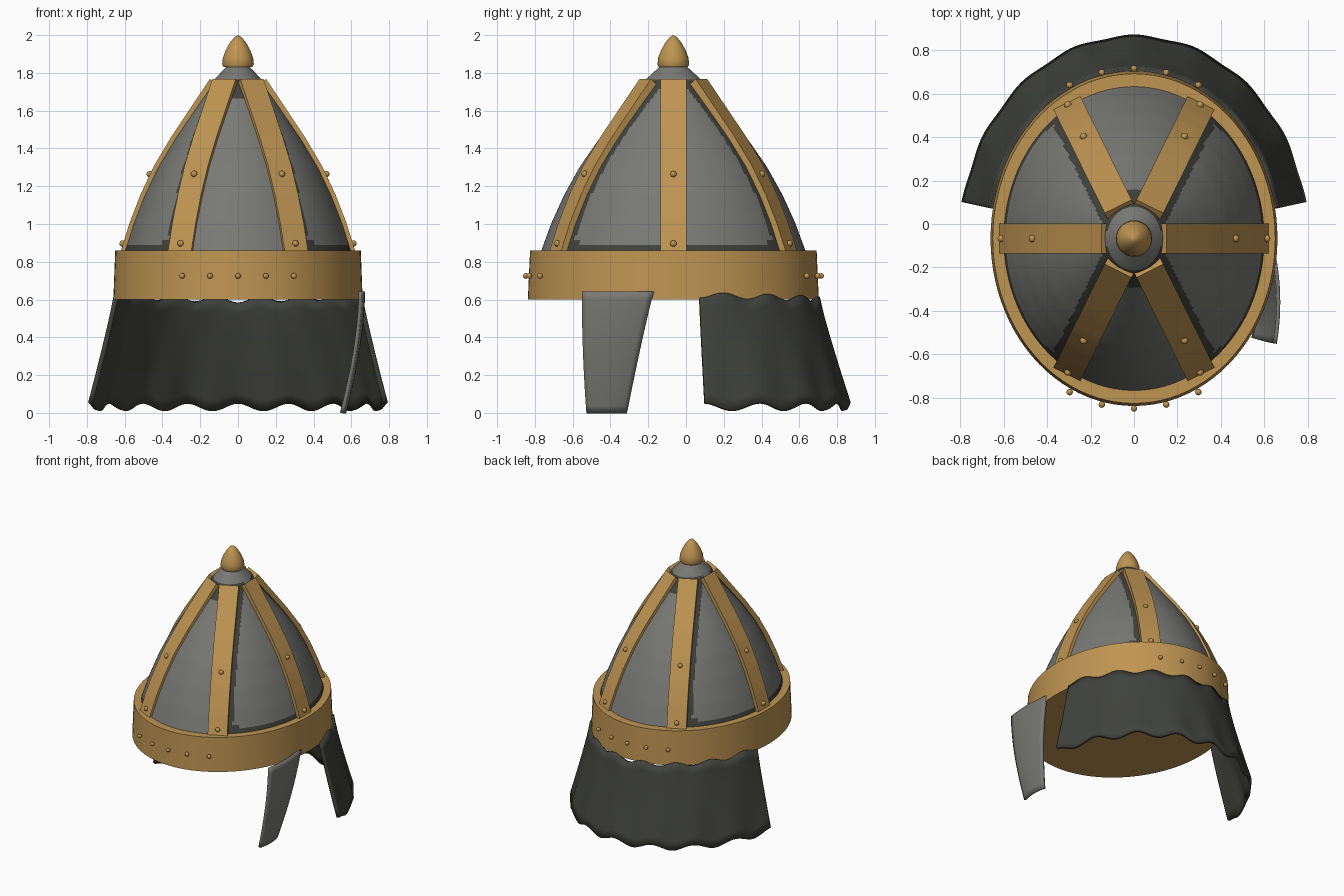
import bpy, bmesh, math
from mathutils import Vector

if "Cube" in bpy.data.objects:
    bpy.data.objects.remove(bpy.data.objects["Cube"], do_unlink=True)

CY = -0.067      # helmet axis in y
K = 1.167        # depth to width ratio of the oval plan


def material(name, rgb):
    m = bpy.data.materials.new(name)
    m.use_nodes = True
    m.diffuse_color = (*rgb, 1)
    m.node_tree.nodes["Principled BSDF"].inputs["Base Color"].default_value = (*rgb, 1)
    return m


gold = material("aged gold", (0.52, 0.30, 0.085))
steel = material("grey steel", (0.19, 0.19, 0.178))
dark = material("dark leather", (0.052, 0.055, 0.046))


def finish(obj, angle=35):
    bpy.ops.object.select_all(action="DESELECT")
    obj.select_set(True)
    bpy.context.view_layer.objects.active = obj
    bpy.ops.object.shade_smooth_by_angle(angle=math.radians(angle))
    return obj


def loft(name, rows, mat, wrap=False, caps=False, thickness=0):
    """Skin rows of points with quads."""
    bm = bmesh.new()
    grid = [[bm.verts.new(p) for p in row] for row in rows]
    n = len(grid[0])
    for a, b in zip(grid, grid[1:]):
        for i in range(n if wrap else n - 1):
            j = (i + 1) % n
            bm.faces.new((a[i], a[j], b[j], b[i]))
    if caps:
        bm.faces.new(grid[0])
        bm.faces.new(grid[-1])
    bmesh.ops.remove_doubles(bm, verts=bm.verts, dist=1e-5)
    bmesh.ops.recalc_face_normals(bm, faces=bm.faces)
    mesh = bpy.data.meshes.new(name)
    bm.to_mesh(mesh)
    bm.free()
    mesh.materials.append(mat)
    obj = bpy.data.objects.new(name, mesh)
    bpy.context.collection.objects.link(obj)
    if thickness:
        mod = obj.modifiers.new("thickness", "SOLIDIFY")
        mod.thickness = thickness
        mod.offset = 0
    return finish(obj)


def lathe(name, profile, mat, depth=K, segs=96):
    ring = [2 * math.pi * i / segs for i in range(segs)]
    rows = [[(r * math.cos(a), CY + depth * r * math.sin(a), z) for a in ring]
            for r, z in profile]
    return loft(name, rows, mat, wrap=True)


# Dome outline: radius and height
DOME = [(0.605, 0.84), (0.555, 1.0), (0.497, 1.15), (0.426, 1.3), (0.337, 1.45),
        (0.237, 1.6), (0.13, 1.76), (0.055, 1.84)]


def dome_radius(z):
    for (r0, z0), (r1, z1) in zip(DOME, DOME[1:]):
        if z <= z1:
            return r0 + (r1 - r0) * (z - z0) / (z1 - z0)
    return DOME[-1][0]


def dome_frame(angle, z):
    """Point on the dome, outward normal and sideways direction."""
    r = dome_radius(z)
    slope = (dome_radius(z + 0.03) - dome_radius(z - 0.02 if z > 0.87 else z)) / 0.05
    u = Vector((math.cos(angle), K * math.sin(angle), 0))
    normal = Vector((u.x, u.y, -slope * u.length_squared)).normalized()
    side = Vector((-u.y, u.x, 0)).normalized()
    return Vector((0, CY, z)) + u * r, normal, side


# Dome with dark lining showing around the side panels
heights = [0.84 + i / 40 for i in range(40)] + [1.84]
dome = lathe("dome", [(dome_radius(z), z) for z in heights], steel, segs=240)
dome.data.materials.append(dark)
diag = Vector((math.cos(math.pi / 3), K * math.sin(math.pi / 3))).normalized()
for f in dome.data.polygons:
    x, y, z = abs(f.center.x), abs(f.center.y - CY), f.center.z
    gap = x * diag.y - y * diag.x       # positive toward the sides
    side_edge = 0 < gap < 0.1 or (gap > 0 and z < 0.88)
    corner = 0 < gap < 0.14 and z < 0.91
    peak = -0.1 < gap <= 0 and z > 1.66
    if (side_edge or corner or peak) and z < 1.755:
        f.material_index = 1

# Brow band with closed underside
lathe("brow_band", [(0, 0.6), (0.66, 0.6), (0.65, 0.86), (0.58, 0.86)], gold)

# Pointed finial
lathe("finial", [(0, 1.83), (0.076, 1.83), (0.084, 1.845), (0.08, 1.88), (0.065, 1.92),
                 (0.043, 1.96), (0.018, 1.99), (0, 2.0)], gold, depth=1, segs=32)


def rivet(name, place, radius):
    bm = bmesh.new()
    bmesh.ops.create_uvsphere(bm, u_segments=12, v_segments=8, radius=radius)
    mesh = bpy.data.meshes.new(name)
    bm.to_mesh(mesh)
    bm.free()
    mesh.materials.append(gold)
    obj = bpy.data.objects.new(name, mesh)
    obj.location = place
    bpy.context.collection.objects.link(obj)
    finish(obj, 60)


# Six straps, each with two rivets
for i in range(6):
    angle = i * math.pi / 3
    rows = []
    for k in range(25):
        p, n, s = dome_frame(angle, 0.845 + (1.755 - 0.845) * k / 24)
        rows.append([p + s * w + n * h for w, h in
                     ((-0.069, -0.03), (0.069, -0.03), (0.069, 0.02), (-0.069, 0.02))])
    loft(f"strap_{i + 1}", rows, gold, wrap=True, caps=True)
    for k, z in enumerate((0.89, 1.255)):
        p, n, s = dome_frame(angle, z)
        rivet(f"strap_rivet_{i + 1}_{k + 1}", p + n * 0.022, 0.017)

# Band rivets, front and back
for sign, label in ((-1, "front"), (1, "back")):
    for k in range(-2, 3):
        x = 0.148 * k
        y = CY + sign * 0.782 * math.sqrt(1 - (x / 0.69) ** 2)
        rivet(f"{label}_band_rivet_{k + 3}", (x, y, 0.725), 0.015)

# Neck curtain with scalloped edges
rows = []
for k in range(11):
    t = k / 10
    row = []
    for i in range(161):
        phi = math.radians(-79.7 + 159.4 * i / 160)
        wave = math.cos(18 * phi)
        top = 0.597 + 0.018 * abs(phi) - 0.015 * wave
        bottom = 0.032 + 0.02 * wave
        r = 0.66 + 0.131 * t ** 1.1 + 0.004 * wave * t
        row.append((r * math.sin(phi), CY + K * r * math.cos(phi), top + (bottom - top) * t))
    rows.append(row)
loft("neck_curtain", rows, dark, thickness=0.024)

# Single curved cheek guard on the left
rows = []
for k in range(17):
    s = k / 16
    y0 = -0.55 + 0.025 * s ** 2
    y1 = -0.17 - 0.145 * s ** 0.9
    row = []
    for i in range(11):
        c = i / 10
        x = 0.648 - 0.1 * s ** 1.7 + 0.016 * (1 - (2 * c - 1) ** 2)
        row.append((x, y0 + (y1 - y0) * c, 0.643 * (1 - s)))
    rows.append(row)
loft("left_cheek_guard", rows, steel, thickness=0.018)
